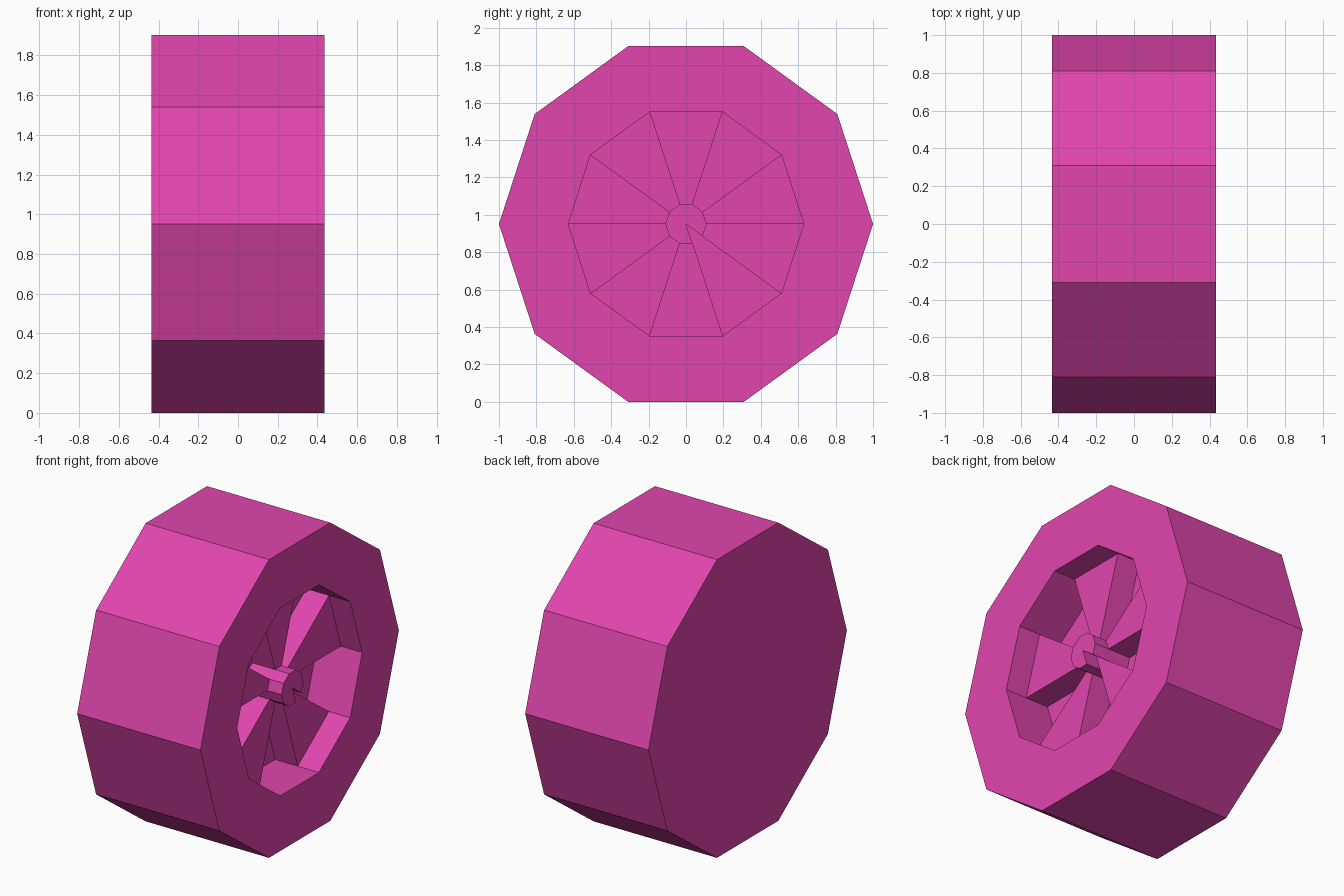
import bpy, bmesh, math
from mathutils import Vector

if "Cube" in bpy.data.objects:
    bpy.data.objects.remove(bpy.data.objects["Cube"])

N = 10                                  # sides of the wheel
ZC = math.sin(math.radians(72))         # axle height (flat side on the ground)
HALF = 0.435
R_HUB, R_IN, R_OUT = 0.11, 0.63, 1.0
SPOKE_X, FLOOR_X, HUB_X = 0.285, 0.125, 0.385

bm = bmesh.new()


def pt(r, k, x):
    a = 2 * math.pi * k / N
    return Vector((x, r * math.cos(a), ZC + r * math.sin(a)))


def face(points, normal):
    f = bm.faces.new([bm.verts.new(p) for p in points])
    f.normal_update()
    if f.normal.dot(normal) < 0:
        f.normal_flip()


def wall(r1, k1, r2, k2, xa, xb, toward_b):
    """Wall between two neighbouring levels, facing the lower one."""
    if abs(xa - xb) < 1e-6:
        return
    n = toward_b if xa > xb else -toward_b
    face([pt(r1, k1, xa), pt(r2, k2, xa), pt(r2, k2, xb), pt(r1, k1, xb)], n)


def spoke_level(k):
    return SPOKE_X if k % 2 == 0 else FLOOR_X


def hub_level(k):
    return SPOKE_X if k % N == 8 else HUB_X     # one notched hub segment


X = Vector((1, 0, 0))
for k in range(N):
    s, h = spoke_level(k), hub_level(k)
    out = pt(1, k + 0.5, 0) - pt(0, 0, 0)
    # Tread and outer side face
    wall(R_OUT, k, R_OUT, k + 1, HALF, -HALF, out)
    face([pt(R_IN, k, HALF), pt(R_OUT, k, HALF),
          pt(R_OUT, k + 1, HALF), pt(R_IN, k + 1, HALF)], X)
    # Rim wall, then spoke or pocket floor
    wall(R_IN, k, R_IN, k + 1, HALF, s, -out)
    face([pt(R_HUB, k, s), pt(R_IN, k, s),
          pt(R_IN, k + 1, s), pt(R_HUB, k + 1, s)], X)
    # Hub wall and cap segment
    wall(R_HUB, k, R_HUB, k + 1, h, s, out)
    face([pt(0, 0, h), pt(R_HUB, k, h), pt(R_HUB, k + 1, h)], X)
    # Radial walls towards the previous sector
    back = pt(1, k - N / 4, 0) - pt(0, 0, 0)
    wall(R_HUB, k, R_IN, k, s, spoke_level(k - 1), back)
    wall(0, k, R_HUB, k, h, hub_level(k - 1), back)
# Plain inner side
face([pt(R_OUT, k, -HALF) for k in range(N)], -X)

bmesh.ops.remove_doubles(bm, verts=bm.verts, dist=1e-5)
mesh = bpy.data.meshes.new("wheel")
bm.to_mesh(mesh)
bm.free()

mat = bpy.data.materials.new("pink")
mat.diffuse_color = (0.75, 0.06, 0.42, 1)
mat.use_nodes = True
mat.node_tree.nodes["Principled BSDF"].inputs["Base Color"].default_value = mat.diffuse_color
mesh.materials.append(mat)
wheel = bpy.data.objects.new("wheel", mesh)
bpy.context.collection.objects.link(wheel)
